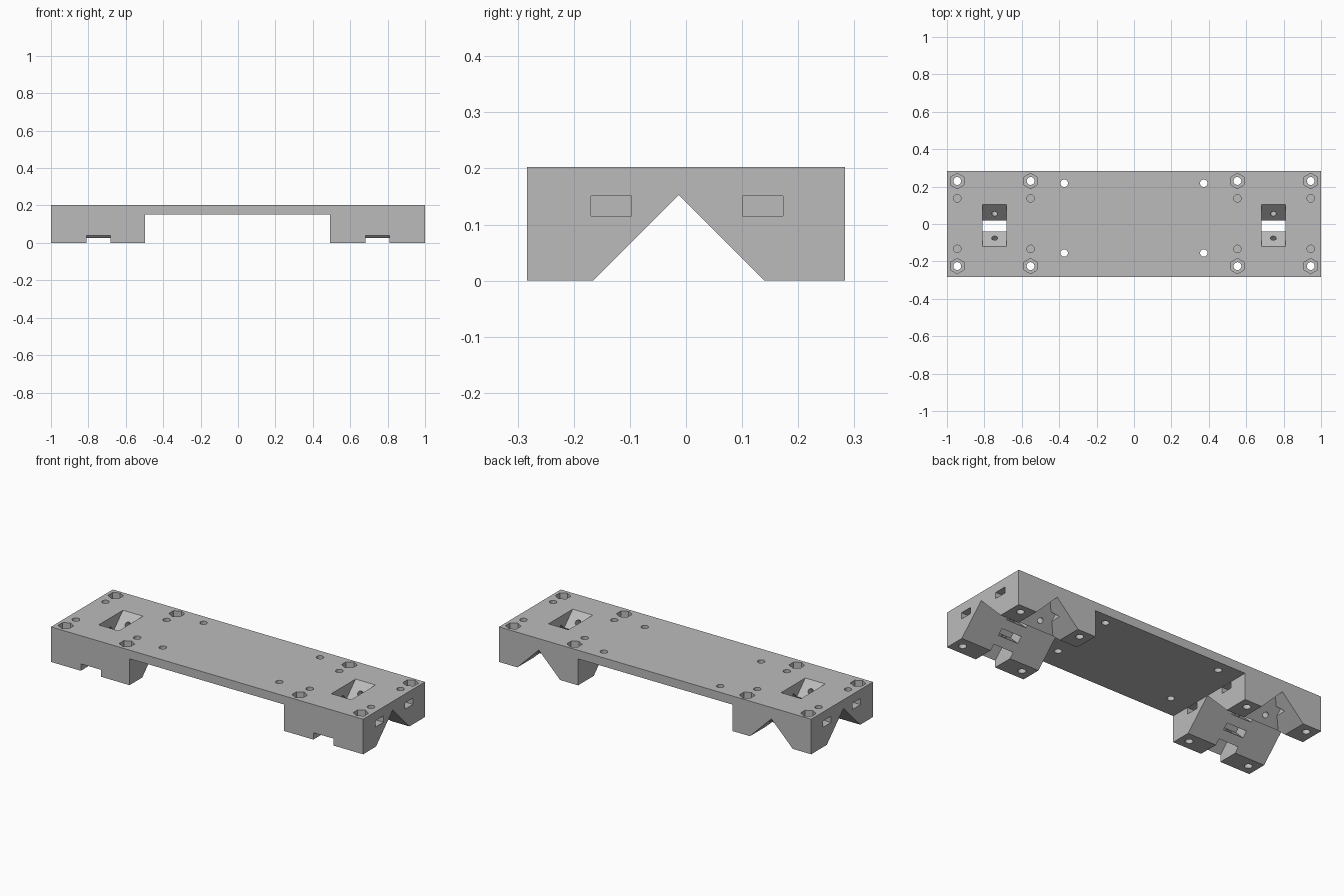
import bpy, bmesh, math
from mathutils import Matrix

if "Cube" in bpy.data.objects:
    bpy.data.objects.remove(bpy.data.objects["Cube"], do_unlink=True)

GREY = (0.5, 0.5, 0.5, 1)
grey = bpy.data.materials.new("plain_grey")
grey.use_nodes = True
grey.diffuse_color = GREY
grey.node_tree.nodes["Principled BSDF"].inputs["Base Color"].default_value = GREY

TOP, DEPTH = 0.203, 0.283     # plate top and half depth
RIB = 0.153                   # underside of the plate, also the groove apex
GROOVE_Y, CLAMP_X = -0.013, 0.745


def make_object(bm, name):
    bmesh.ops.recalc_face_normals(bm, faces=bm.faces)
    mesh = bpy.data.meshes.new(name)
    bm.to_mesh(mesh)
    bm.free()
    mesh.materials.append(grey)
    obj = bpy.data.objects.new(name, mesh)
    bpy.context.collection.objects.link(obj)
    return obj


def prism(name, profile, lo, hi, axis="x"):
    """Extrude a (y, z) profile along x, or an (x, z) profile along y."""
    bm = bmesh.new()
    place = (lambda p, t: (t, *p)) if axis == "x" else (lambda p, t: (p[0], t, p[1]))
    near = [bm.verts.new(place(p, lo)) for p in profile]
    far = [bm.verts.new(place(p, hi)) for p in profile]
    bm.faces.new(near)
    bm.faces.new(far)
    for i in range(len(near)):
        j = (i + 1) % len(near)
        bm.faces.new((near[i], near[j], far[j], far[i]))
    return make_object(bm, name)


def box(name, x0, x1, y0, y1, z0, z1):
    return prism(name, [(y0, z0), (y1, z0), (y1, z1), (y0, z1)], x0, x1)


def rod(name, center, radius, length, sides=20, tilt=0):
    bm = bmesh.new()
    bmesh.ops.create_cone(bm, cap_ends=True, segments=sides, radius1=radius,
                          radius2=radius, depth=length)
    bm.transform(Matrix.Translation(center) @ Matrix.Rotation(tilt, 4, "X"))
    return make_object(bm, name)


def diagonal(side, total, diff):
    """Point in coordinates running across and along the sloped groove face."""
    return (GROOVE_Y + side * (total + diff) / 2, (total - diff) / 2)


def diagonal_box(name, side, x, half, t0, t1, d0, d1):
    corners = [diagonal(side, t, d) for t, d in ((t0, d0), (t1, d0), (t1, d1), (t0, d1))]
    return prism(name, corners, x - half, x + half)


def cut(target, cutter):
    mod = target.modifiers.new("cut", "BOOLEAN")
    mod.operation, mod.solver, mod.object = "DIFFERENCE", "EXACT", cutter
    bpy.context.view_layer.objects.active = target
    bpy.ops.object.modifier_apply(modifier=mod.name)
    bpy.data.objects.remove(cutter, do_unlink=True)


# Bridge-shaped body: plate with a deep block at each end
body = prism("mounting_bridge", [(-1, 0), (-0.497, 0), (-0.497, RIB), (0.493, RIB),
             (0.493, 0), (1, 0), (1, TOP), (-1, TOP)], -DEPTH, DEPTH, "y")

# Long groove under both blocks
w = RIB + 0.05
cut(body, prism("groove_cutter", [(GROOVE_Y - w, -0.05), (GROOVE_Y + w, -0.05),
                                  (GROOVE_Y, RIB)], -1.1, 1.1))

for end in (-1, 1):
    x = end * CLAMP_X

    # Cross groove in the rear leg, with a sloping inner end
    apex = 0.137
    cross = prism("cross_groove_cutter", [(x - apex - 0.03, -0.03), (x + apex + 0.03, -0.03),
                                          (x, apex)], 0, 0.4, "y")
    for v in cross.data.vertices:
        if v.co.y < 0.2:
            v.co.y = v.co.z + 0.09
    cut(body, cross)

    # Wedge-shaped window through the top
    cut(body, prism("window_cutter", [(GROOVE_Y + 0.005, 0.092), (GROOVE_Y + 0.143, 0.23),
                                      (GROOVE_Y - 0.133, 0.23)], x - 0.064, x + 0.064))

    for side in (-1, 1):
        # Sloped clamp recess, nut slot and screw hole
        cut(body, diagonal_box("recess_cutter", side, x, 0.064, 0.1, 0.31, 0.103, 0.5))
        cut(body, diagonal_box("nut_slot_cutter", side, x, 0.064, 0.12, 0.265, -0.025, 0.03))
        y, z = diagonal(side, 0.222, 0)
        cut(body, rod("screw_cutter", (x, y, z), 0.016, 0.18, 16, side * math.pi / 4))

    for bolt_x in (0.945, 0.553):
        for y in (0.23, -0.225):
            # Main bolt holes with hexagonal nut seats
            cut(body, rod("bolt_cutter", (end * bolt_x, y, 0.1), 0.021, 0.4))
            cut(body, rod("hex_cutter", (end * bolt_x, y, TOP), 0.041, 0.12, 6))
        for y in (0.137, -0.133):
            # Side nut pockets, each met by a small hole from the top
            a, b = (0.9, 1.05) if bolt_x > 0.8 else (0.45, 0.6)
            cut(body, box("pocket_cutter", min(end * a, end * b), max(end * a, end * b),
                          y - 0.036, y + 0.036, 0.115, 0.151))
            cut(body, rod("small_hole_cutter", (end * bolt_x, y, 0.19), 0.02, 0.1))

    # Holes through the thin middle of the plate
    for y in (0.218, -0.155):
        cut(body, rod("plate_hole_cutter", (end * 0.373, y, 0.18), 0.02, 0.2))

for poly in body.data.polygons:
    poly.use_smooth = False
